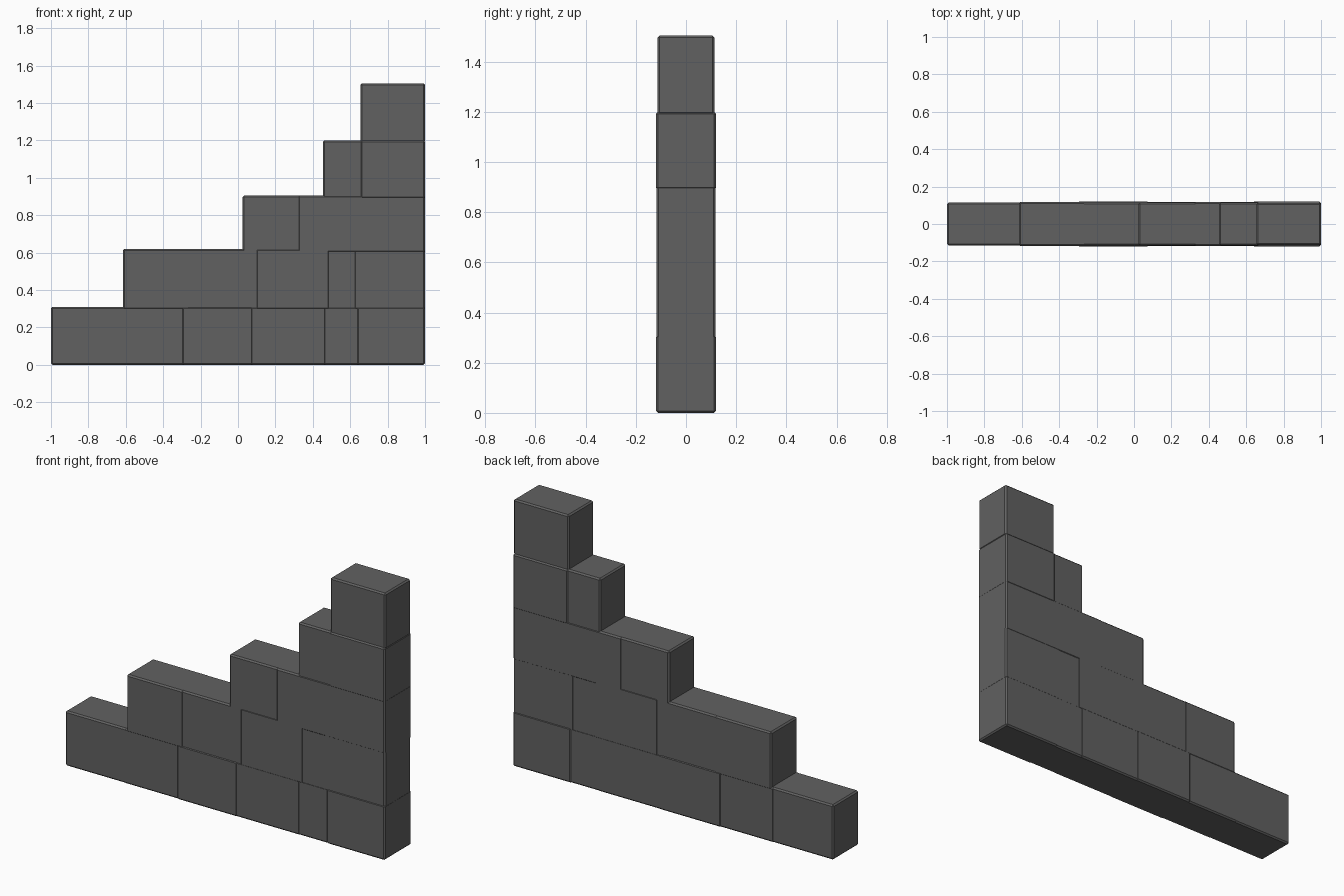
import bpy

if "Cube" in bpy.data.objects:
    bpy.data.objects.remove(bpy.data.objects["Cube"])

BEVEL = 0.008
OVERLAP = 0.01

# Dark stone colour
dark = bpy.data.materials.new("dark_stone")
dark.diffuse_color = (0.12, 0.12, 0.12, 1)
dark.use_nodes = True
dark.node_tree.nodes["Principled BSDF"].inputs["Base Color"].default_value = dark.diffuse_color


def stone(name, x0, x1, z0, z1, half_depth):
    """One wall block with lightly chamfered edges."""
    bpy.ops.mesh.primitive_cube_add(
        size=1, location=((x0 + x1) / 2, 0, (z0 + z1) / 2))
    ob = bpy.context.object
    ob.name = name
    ob.scale = (x1 - x0, 2 * half_depth, z1 - z0)
    bpy.ops.object.transform_apply(location=False, rotation=False, scale=True)
    mod = ob.modifiers.new("chamfer", 'BEVEL')
    mod.width = BEVEL
    mod.segments = 1
    ob.data.materials.append(dark)


# Each course: bottom, top, joint positions, half depth of each block
courses = [
    (0.0, 0.31, [-1, -0.62, -0.29, 0.07, 0.46, 0.645, 1],
     [0.114, 0.116, 0.12, 0.118, 0.116, 0.12]),
    (0.295, 0.62, [-0.615, -0.27, 0.105, 0.48, 0.63, 1],
     [0.118, 0.116, 0.118, 0.115, 0.117]),
    (0.60, 0.905, [0.025, 0.33, 1],
     [0.116, 0.118]),
    (0.89, 1.20, [0.455, 0.665, 1],
     [0.115, 0.12]),
    (1.19, 1.505, [0.655, 1],
     [0.113]),
]

# Stepped wall; neighbouring blocks overlap slightly so joints stay tight
for row, (z0, z1, joints, depths) in enumerate(courses, 1):
    last = len(depths) - 1
    for i, d in enumerate(depths):
        x0 = joints[i] - (OVERLAP if i > 0 else 0)
        x1 = joints[i + 1] + (OVERLAP if i < last else 0)
        stone(f"course_{row}_block_{i + 1}", x0, x1, z0, z1, d)
